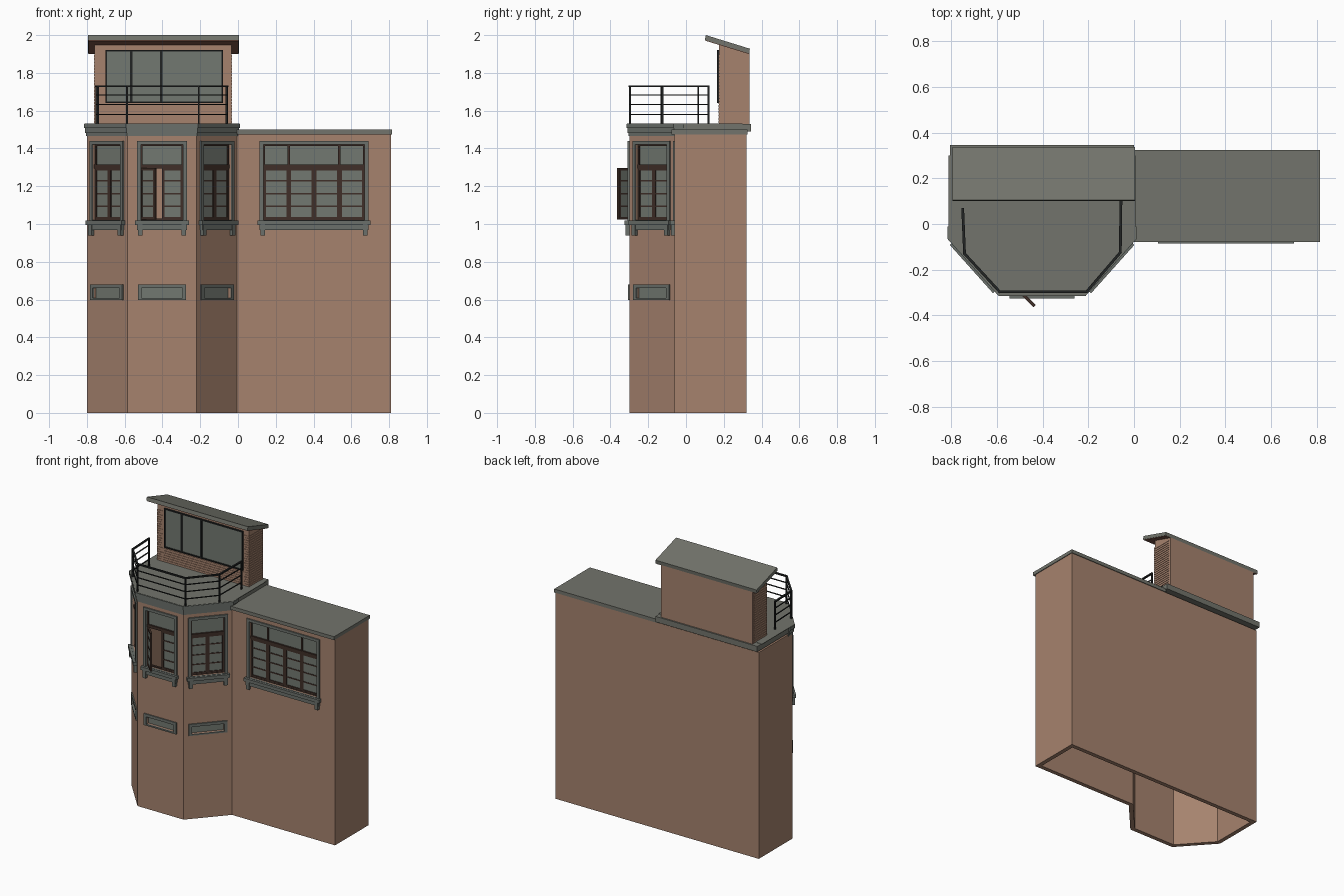
import bpy, bmesh, math
from mathutils import Matrix, Vector

cube = bpy.data.objects.get("Cube")
if cube:
    bpy.data.objects.remove(cube)


def material(name, rgb):
    m = bpy.data.materials.new(name)
    m.use_nodes = True
    m.diffuse_color = (*rgb, 1)
    m.node_tree.nodes["Principled BSDF"].inputs["Base Color"].default_value = (*rgb, 1)
    return m


BRICK = material("brick", (0.38, 0.225, 0.155))
STONE = material("grey stone", (0.145, 0.16, 0.145))
ROOF = material("roof grey", (0.17, 0.175, 0.15))
GLASS = material("window glass", (0.17, 0.19, 0.165))
WOOD = material("dark brown wood", (0.05, 0.028, 0.021))
SOFFIT = material("red brown soffit", (0.22, 0.10, 0.07))
IRON = material("black iron", (0.015, 0.017, 0.017))
ID = Matrix()


def finish(name, bm, mat):
    bmesh.ops.recalc_face_normals(bm, faces=bm.faces)
    me = bpy.data.meshes.new(name)
    bm.to_mesh(me)
    bm.free()
    me.materials.append(mat)
    ob = bpy.data.objects.new(name, me)
    bpy.context.scene.collection.objects.link(ob)
    return ob


def boxes(name, mat, items, frame=ID):
    """Boxes given as (x0, x1, y0, y1, z0, z1) in a wall frame; -y points outward."""
    bm = bmesh.new()
    for x0, x1, y0, y1, z0, z1 in items:
        place = Matrix.Translation(((x0 + x1) / 2, (y0 + y1) / 2, (z0 + z1) / 2))
        size = Matrix.Diagonal((x1 - x0, y1 - y0, z1 - z0, 1))
        bmesh.ops.create_cube(bm, size=1, matrix=frame @ place @ size)
    return finish(name, bm, mat)


def prism(name, mat, points, vec):
    bm = bmesh.new()
    face = bm.faces.new([bm.verts.new(p) for p in points])
    ext = bmesh.ops.extrude_face_region(bm, geom=[face])["geom"]
    bmesh.ops.translate(bm, vec=vec, verts=[v for v in ext if isinstance(v, bmesh.types.BMVert)])
    return finish(name, bm, mat)


def slab(name, mat, outline, z0, z1):
    return prism(name, mat, [(x, y, z0) for x, y in outline], (0, 0, z1 - z0))


# Bay outline, offset outwards by d
MID = -0.4025


def bay(d, back):
    half = [(-0.80 - d, back), (-0.80 - d, -0.06 - 0.38 * d), (-0.585 - 0.447 * d, -0.30 - d)]
    return half + [(2 * MID - x, y) for x, y in reversed(half)]


def footprint(t):
    p = bay(-t, 0.32 - t)
    return p[:4] + [(-0.005 - 0.447 * t, -0.06 + t), (0.81 - t, -0.06 + t), (0.81 - t, 0.32 - t)]


# Hollow walls, open at the bottom
walls = slab("walls", BRICK, footprint(0), 0, 1.475)
interior = slab("interior_cutter", BRICK, footprint(0.03), -0.1, 1.44)
holes = []


def wall_frame(x, y, angle):
    return Matrix.Translation((x, y, 0)) @ Matrix.Rotation(angle, 4, "Z")


slope = math.atan2(-0.24, 0.215)
FRAMES = {
    "bay_left_side": wall_frame(-0.6925, -0.18, slope),
    "bay_center": wall_frame(MID, -0.30, 0),
    "bay_right_side": wall_frame(2 * MID + 0.6925, -0.18, -slope),
    "wing": wall_frame(0.4025, -0.06, 0),
}


def ring(w, z0, z1, t, y0, y1):
    """Four bars around an opening of half width w, lying outside it."""
    return [(-w - t, -w, y0, y1, z0 - t, z1 + t), (w, w + t, y0, y1, z0 - t, z1 + t),
            (-w, w, y0, y1, z1, z1 + t), (-w, w, y0, y1, z0 - t, z0)]


def leaf(name, frame, width, z0, z1):
    """Casement leaf hinged on its local origin."""
    h, s = width / 2, 0.013
    bars = [(x0 + h, x1 + h, y0, y1, a, b)
            for x0, x1, y0, y1, a, b in ring(h - s, z0 + s, z1 - s, s, -0.007, 0.007)]
    for i in (1, 2, 3):
        z = z0 + (z1 - z0) * i / 4
        bars.append((s, width - s, -0.005, 0.005, z - 0.004, z + 0.004))
    boxes(name + "_frame", WOOD, bars, frame)
    boxes(name + "_glass", GLASS, [(s, width - s, -0.002, 0.002, z0 + s, z1 - s)], frame)


def window(name, frame, w, leaves, uprights, opened=None):
    z0, zt, z1 = 1.02, 1.305, 1.42
    holes.append((frame, (-w, w, -0.05, 0.05, z0, z1)))
    boxes(name + "_surround", STONE, ring(w, z0, z1, 0.02, -0.009, 0.004), frame)
    o = w + 0.03
    sill = [(-o, o, -0.026, 0.004, 0.995, 1.018), (-o + 0.01, o - 0.01, -0.016, 0.004, 0.967, 0.995)]
    for s in (-1, 1):
        c = s * (w + 0.004)
        sill.append((c - 0.012, c + 0.012, -0.02, 0.004, 0.94, 0.995))
    boxes(name + "_sill", STONE, sill, frame)
    # Fixed frame, transom and upper lights
    bars = ring(w - 0.008, z0 + 0.008, z1 - 0.008, 0.008, 0.012, 0.028)
    bars.append((-w, w, 0.008, 0.03, zt - 0.01, zt + 0.01))
    bars += [(u - 0.006, u + 0.006, 0.012, 0.028, zt, z1) for u in uprights]
    boxes(name + "_frame", WOOD, bars, frame)
    boxes(name + "_upper_glass", GLASS, [(-w, w, 0.02, 0.026, zt, z1)], frame)
    step = 2 * w / leaves
    for i in range(leaves):
        turn = -math.pi / 4 if i == opened else 0
        hinge = Matrix.Translation((-w + i * step, 0.02, 0)) @ Matrix.Rotation(turn, 4, "Z")
        leaf(f"{name}_casement_{i + 1}", frame @ hinge, step, z0 + 0.005, zt - 0.008)


def vent(name, frame):
    w, z0, z1 = 0.108, 0.607, 0.66
    holes.append((frame, (-w, w, -0.05, 0.05, z0, z1)))
    boxes(name + "_surround", STONE, [
        (-w - 0.02, -w, -0.008, 0.004, 0.597, 0.68), (w, w + 0.02, -0.008, 0.004, 0.597, 0.68),
        (-w, w, -0.008, 0.004, z1, 0.68), (-w, w, -0.008, 0.004, 0.597, z0)], frame)
    boxes(name + "_pane", GLASS, [(-w, w, 0.018, 0.026, z0, z1)], frame)


for key, frame in FRAMES.items():
    if key == "wing":
        window("wing_window", frame, 0.268, 4, (-0.134, 0.134))
    else:
        window(key + "_window", frame, 0.112, 2, (), 0 if key == "bay_center" else None)
        vent(key + "_vent", frame)

# Cut the interior and the openings out of the walls
cutters = [interior] + [boxes("opening_cutter", BRICK, [b], f) for f, b in holes]
for c in cutters:
    mod = walls.modifiers.new("cut", "BOOLEAN")
    mod.operation, mod.solver, mod.object = "DIFFERENCE", "EXACT", c
bpy.context.view_layer.update()
cut = bpy.data.meshes.new_from_object(walls.evaluated_get(bpy.context.evaluated_depsgraph_get()))
walls.modifiers.clear()
walls.data = cut
for c in cutters:
    bpy.data.objects.remove(c)

# Roofs and the stepped cornice
boxes("wing_roof", ROOF, [(-0.005, 0.815, -0.078, 0.325, 1.475, 1.50)])
for i, (d, z0, z1) in enumerate([(0.004, 1.465, 1.482), (0.010, 1.482, 1.508), (0.016, 1.508, 1.53)]):
    slab(f"cornice_step_{i + 1}", STONE, bay(d, -0.01), z0, z1)
boxes("terrace_slab", ROOF, [(-0.805, 0.0, -0.05, 0.345, 1.49, 1.53)])
slab("terrace_floor", ROOF, bay(0.012, 0.30), 1.528, 1.532)

# Rooftop room with raised brick courses
X0, X1, Y0, Y1 = -0.76, -0.035, 0.175, 0.335
prism("room_walls", BRICK, [(X0, Y0, 1.53), (X0, Y1, 1.53), (X0, Y1, 1.905), (X0, Y0, 1.953)],
      (X1 - X0, 0, 0))
courses = []
pitch = 0.0165
for i in range(22):
    z = 1.535 + i * pitch
    top = z + pitch - 0.004
    shift = 0.012 * (i % 2)
    for side, x in ((-1, X0), (1, X1)):
        courses.append((x - 0.003, x + 0.003, Y0 - 0.003, Y1 - 0.012, z, top))
        a, b = sorted((x, x - side * (0.03 + shift)))
        courses.append((a, b, Y0 - 0.003, Y0 + 0.003, z, top))
    if top < 1.635:
        courses.append((X0 + 0.05, X1 - 0.05, Y0 - 0.003, Y0 + 0.003, z, top))
boxes("brick_courses", BRICK, courses)

room = wall_frame(-0.39, Y0, 0)
room_bars = ring(0.303, 1.648, 1.912, 0.008, -0.012, 0.002)
room_bars += [(u - 0.006, u + 0.006, -0.012, 0.002, 1.648, 1.912) for u in (-0.175, -0.017)]
boxes("room_window_frame", IRON, room_bars, room)
boxes("room_window_glass", GLASS, [(-0.303, 0.303, -0.006, 0.002, 1.648, 1.912)], room)

# Sloping roof over the room, with a soffit below
RX = -0.795
prism("room_roof", ROOF, [(RX, 0.10, 1.975), (RX, 0.335, 1.903), (RX, 0.338, 1.928), (RX, 0.105, 2.0)],
      (0.80, 0, 0))
prism("room_soffit", SOFFIT, [(RX + 0.003, 0.104, 1.970), (RX + 0.003, 0.333, 1.900),
                              (RX + 0.003, 0.333, 1.906), (RX + 0.003, 0.104, 1.976)], (0.794, 0, 0))

# Terrace railing
PATH = [(-0.75, 0.065), (-0.742, -0.13), (-0.588, -0.297), (-0.208, -0.297), (-0.06, -0.125), (-0.057, 0.12)]
for i, (a, b) in enumerate(zip(PATH, PATH[1:])):
    d = Vector(b) - Vector(a)
    n = d.length
    frame = wall_frame(*a, math.atan2(d.y, d.x))
    rails = [(-0.004, n + 0.004, -0.006, 0.006, 1.724, 1.734)]
    rails += [(0, n, -0.003, 0.003, z - 0.003, z + 0.003) for z in (1.58, 1.632, 1.682)]
    boxes(f"railing_rails_{i + 1}", IRON, rails, frame)
boxes("railing_posts", IRON, [(x - 0.005, x + 0.005, y - 0.005, y + 0.005, 1.53, 1.73) for x, y in PATH])
